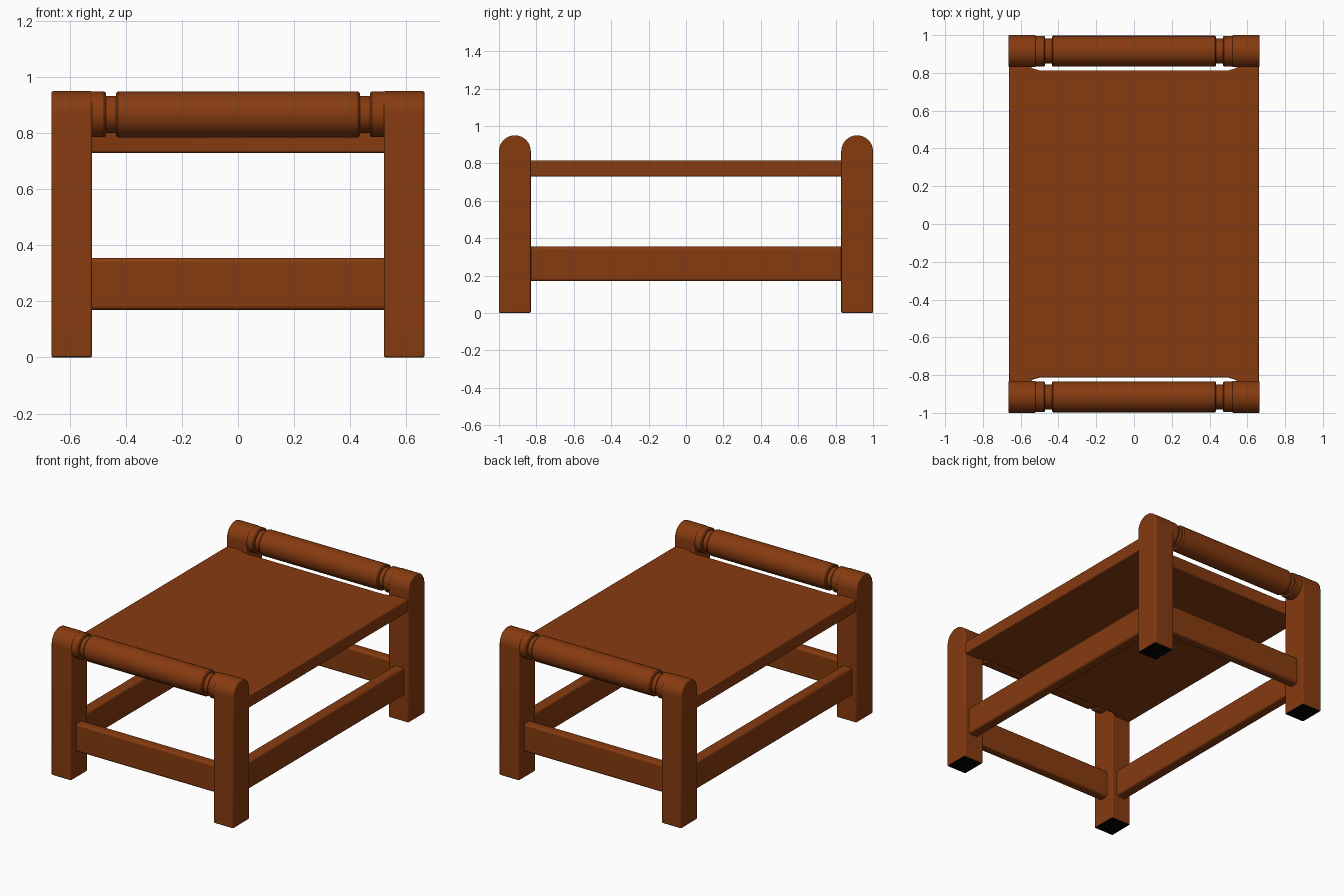
import bpy, bmesh, math
from mathutils import Vector

if "Cube" in bpy.data.objects:
    bpy.data.objects.remove(bpy.data.objects["Cube"])

def material(name, rgb):
    m = bpy.data.materials.new(name)
    m.diffuse_color = (*rgb, 1)
    m.use_nodes = True
    m.node_tree.nodes["Principled BSDF"].inputs["Base Color"].default_value = m.diffuse_color
    return m

wood = material("brown wood", (0.24, 0.043, 0.005))
black = material("black foot pad", (0.001, 0.001, 0.001))

def finish(name, bm, bevel=0.0):
    bmesh.ops.recalc_face_normals(bm, faces=bm.faces[:])
    me = bpy.data.meshes.new(name)
    bm.to_mesh(me)
    bm.free()
    ob = bpy.data.objects.new(name, me)
    bpy.context.collection.objects.link(ob)
    me.materials.append(wood)
    if bevel:
        mod = ob.modifiers.new("soft edges", 'BEVEL')
        mod.width, mod.segments = bevel, 3
        mod.limit_method, mod.angle_limit = 'ANGLE', math.radians(40)
    bpy.ops.object.select_all(action='DESELECT')
    ob.select_set(True)
    bpy.context.view_layer.objects.active = ob
    bpy.ops.object.shade_smooth_by_angle(angle=math.radians(35))
    return ob

def prism(name, points, direction, bevel):
    """Extrude a closed outline along a direction."""
    bm = bmesh.new()
    face = bm.faces.new([bm.verts.new(p) for p in points])
    out = bmesh.ops.extrude_face_region(bm, geom=[face])
    moved = [v for v in out["geom"] if isinstance(v, bmesh.types.BMVert)]
    bmesh.ops.translate(bm, verts=moved, vec=Vector(direction))
    return finish(name, bm, bevel)

def box(name, x0, x1, y0, y1, z0, z1, bevel):
    return prism(name, [(x0, y0, z0), (x1, y0, z0), (x1, y1, z0), (x0, y1, z0)],
                 (0, 0, z1 - z0), bevel)

def turned_bar(name, profile, y, z, sides=48):
    """Lathe an (x, radius) profile around a bar running along x."""
    bm = bmesh.new()
    rings = []
    for x, r in profile:
        rings.append([bm.verts.new((x, y + r * math.cos(2 * math.pi * i / sides),
                                    z + r * math.sin(2 * math.pi * i / sides)))
                      for i in range(sides)])
    for a, b in zip(rings, rings[1:]):
        for i in range(sides):
            j = (i + 1) % sides
            bm.faces.new((a[i], a[j], b[j], b[i]))
    bm.faces.new(rings[0])
    bm.faces.new(rings[-1])
    return finish(name, bm)

YC, R = 0.915, 0.085   # leg centre and half depth

for sy, end in ((-1, "front"), (1, "back")):
    # legs with rounded tops and black foot pads
    for sx, side in ((-1, "left"), (1, "right")):
        x = sx * 0.52
        pts = [(x, sy * YC - R, 0), (x, sy * YC + R, 0)]
        pts += [(x, sy * YC + R * math.cos(math.pi * i / 24),
                 0.865 + R * math.sin(math.pi * i / 24)) for i in range(25)]
        leg = prism(f"{end}_{side}_leg", pts, (sx * 0.145, 0, 0), 0.007)
        leg.data.materials.append(black)
        for p in leg.data.polygons:
            if p.normal.z < -0.9:
                p.material_index = 1

    # turned top rail: fat roller, grooves and collars
    half = [(0.428, 0.082), (0.435, 0.076), (0.435, 0.066), (0.47, 0.066),
            (0.47, 0.076), (0.477, 0.081), (0.56, 0.081)]
    profile = [(-x, r) for x, r in reversed(half)] + half
    turned_bar(f"{end}_top_rail", profile, sy * YC, 0.867)

    # end stretcher
    ya, yb = sorted((sy * 0.88, sy * 0.945))
    box(f"{end}_stretcher", -0.54, 0.54, ya, yb, 0.17, 0.355, 0.014)

# side stretchers
for sx, side in ((-1, "left"), (1, "right")):
    xa, xb = sorted((sx * 0.56, sx * 0.632))
    box(f"{side}_stretcher", xa, xb, -0.85, 0.85, 0.17, 0.355, 0.014)

# seat slab with corner tabs reaching into the legs
corner = [(0.661, 0.84), (0.55, 0.84), (0.54, 0.825), (0.50, 0.813)]
outline = corner + [(-x, y) for x, y in reversed(corner)]
outline += [(-x, -y) for x, y in corner] + [(x, -y) for x, y in reversed(corner)]
prism("seat", [(x, y, 0.73) for x, y in outline], (0, 0, 0.085), 0.008)
